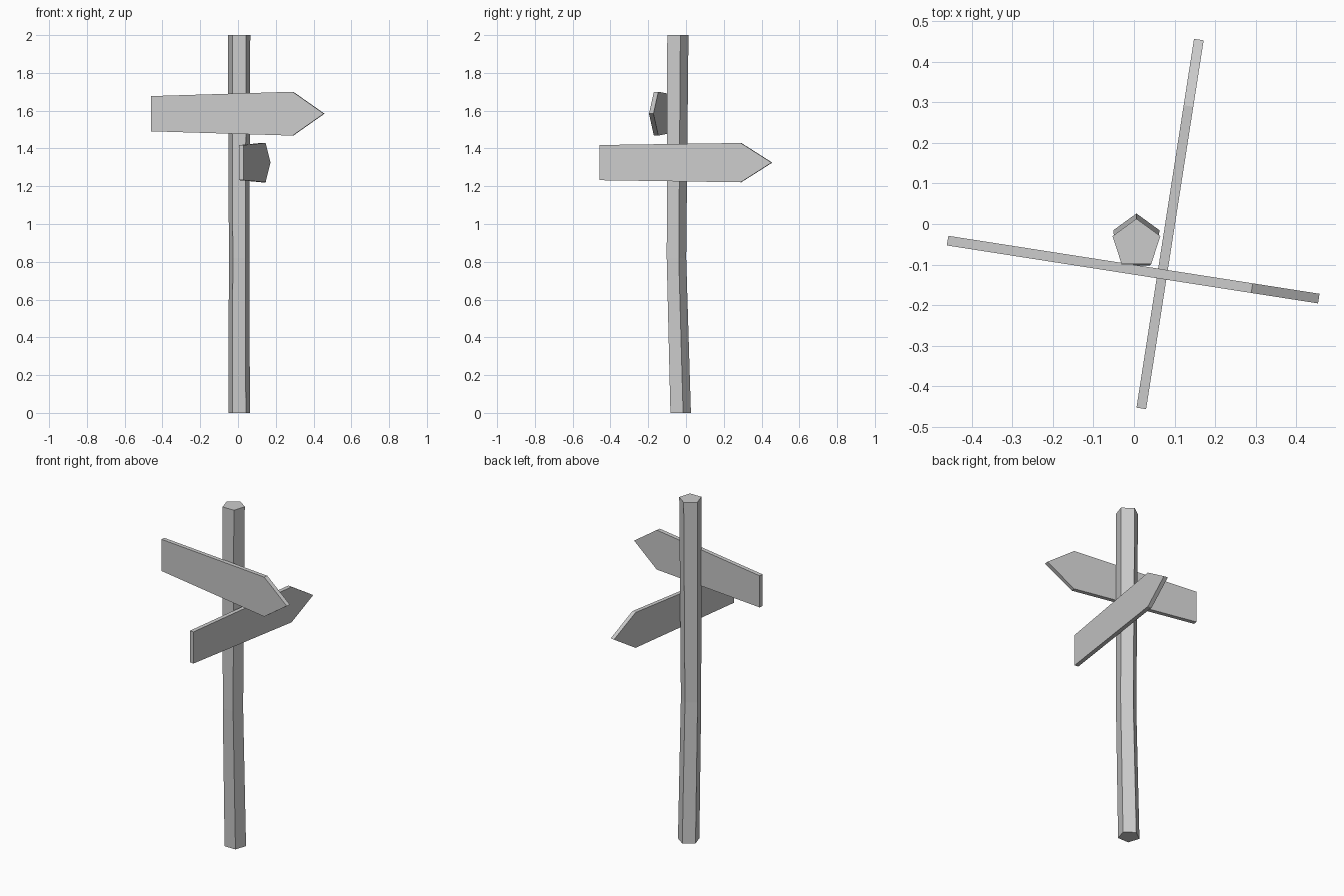
import bpy, bmesh, math
from mathutils import Vector

if "Cube" in bpy.data.objects:
    bpy.data.objects.remove(bpy.data.objects["Cube"])


def finish(bm, name):
    bmesh.ops.recalc_face_normals(bm, faces=bm.faces)
    mesh = bpy.data.meshes.new(name)
    bm.to_mesh(mesh)
    bm.free()
    obj = bpy.data.objects.new(name, mesh)
    bpy.context.collection.objects.link(obj)
    return obj


def bridge(bm, a, b):
    n = len(a)
    for i in range(n):
        bm.faces.new((a[i], a[(i + 1) % n], b[(i + 1) % n], b[i]))


def make_post(name, rings):
    """Five-sided post through (y, z, radius) rings, one corner facing back."""
    bm = bmesh.new()
    loops = []
    for y, z, r in rings:
        angles = [math.pi / 2 + i * math.tau / 5 for i in range(5)]
        loops.append([bm.verts.new((0.006 + r * math.cos(a), y + r * math.sin(a), z))
                      for a in angles])
    for a, b in zip(loops, loops[1:]):
        bridge(bm, a, b)
    bm.faces.new(loops[0])
    bm.faces.new(loops[-1])
    return finish(bm, name)


def make_sign(name, start, tip, z, tail_half, shoulder_half, thickness=0.024):
    """Arrow board running from start to tip (both x, y) at height z."""
    start, tip = Vector((*start, z)), Vector((*tip, z))
    along = tip - start
    side = along.cross(Vector((0, 0, 1))).normalized() * thickness / 2
    profile = [(0, -tail_half), (0.82, -shoulder_half), (1, 0),
               (0.82, shoulder_half), (0, tail_half)]
    bm = bmesh.new()
    a, b = [[bm.verts.new(start + along * t + Vector((0, 0, h)) + side * s)
             for t, h in profile] for s in (-1, 1)]
    bridge(bm, a, b)
    bm.faces.new(a)
    bm.faces.new(b)
    return finish(bm, name)


# Slightly bent wooden post
make_post("post", [(-0.034, 0, 0.06), (-0.056, 0.82, 0.057), (-0.049, 2, 0.062)])

# Two arrow boards, upper on the front and lower on the right side
make_sign("upper_sign", (-0.460, -0.041), (0.456, -0.184), 1.584, 0.093, 0.116)
make_sign("lower_sign", (0.018, -0.455), (0.160, 0.455), 1.325, 0.093, 0.104)
